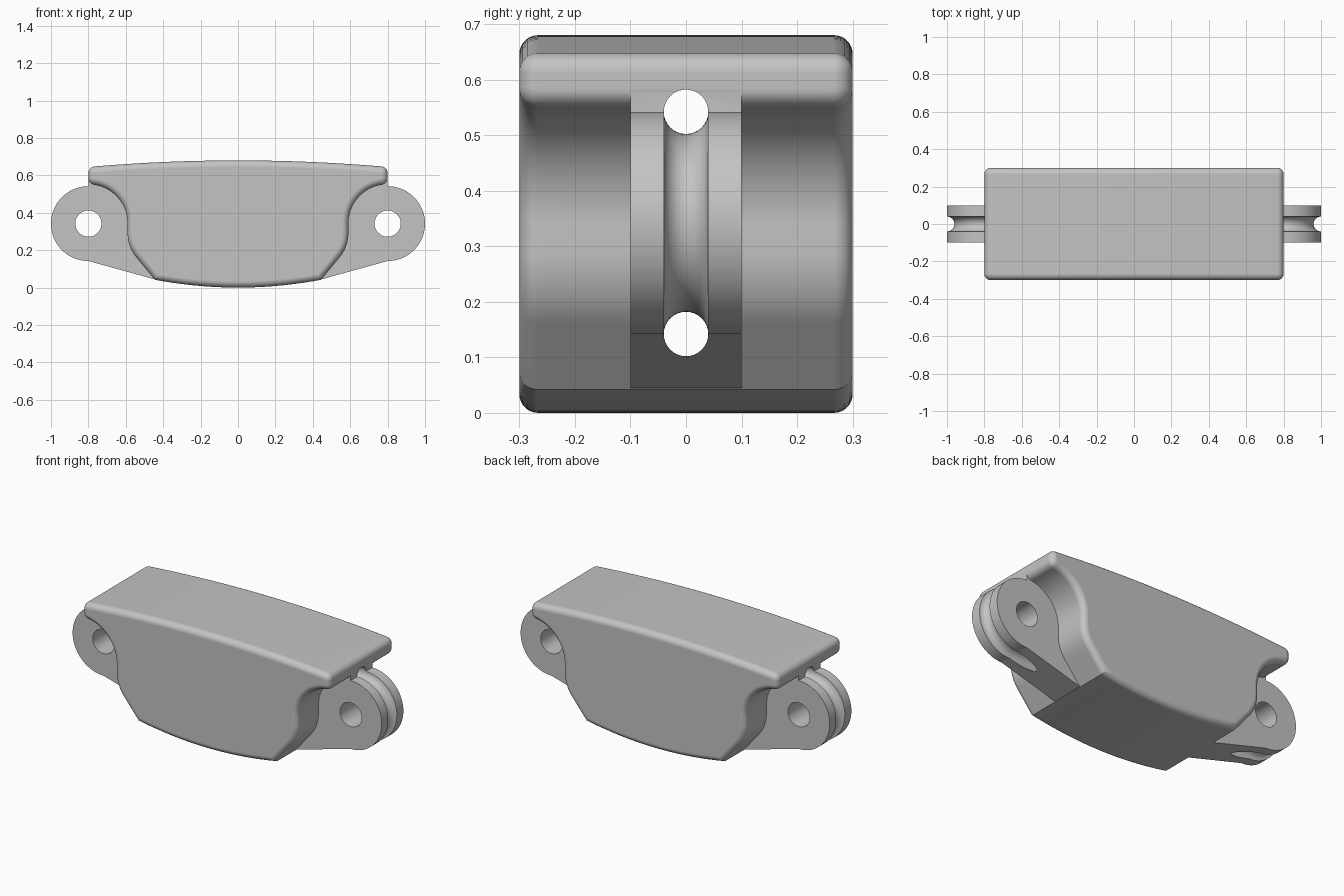
import bpy, bmesh
from math import sin, cos, pi, radians, sqrt
from mathutils import Vector

cube = bpy.data.objects.get("Cube")
if cube:
    bpy.data.objects.remove(cube, do_unlink=True)

PIN_X, PIN_Z, LUG_R = 0.8, 0.342, 0.2

grey = bpy.data.materials.new("plain grey")
grey.use_nodes = True
grey.diffuse_color = (0.55, 0.55, 0.55, 1)
grey.node_tree.nodes["Principled BSDF"].inputs["Base Color"].default_value = (0.55, 0.55, 0.55, 1)


def arc(cx, cz, r, a0, a1, n):
    angles = [radians(a0 + (a1 - a0) * i / n) for i in range(n + 1)]
    return [Vector((cx + r * cos(a), cz + r * sin(a))) for a in angles]


def mirrored(half):
    """Close a right-hand outline (top to bottom) with its mirror image."""
    return half + [Vector((-p.x, p.y)) for p in reversed(half) if abs(p.x) > 1e-6]


def inset(points, d):
    """Move a clockwise outline inward by d with mitred corners."""
    out = []
    for i, p in enumerate(points):
        e1 = (p - points[i - 1]).normalized()
        e2 = (points[(i + 1) % len(points)] - p).normalized()
        n1, n2 = Vector((-e1.y, e1.x)), Vector((-e2.y, e2.x))
        out.append(p - (n1 + n2) * d / (1 + n1.dot(n2)))
    return out


def skin(name, rings, closed=False):
    """Join rings of points into a solid, capped unless the rings form a loop."""
    bm = bmesh.new()
    loops = [[bm.verts.new(p) for p in ring] for ring in rings]
    n = len(loops[0])
    pairs = list(zip(loops, loops[1:]))
    if closed:
        pairs.append((loops[-1], loops[0]))
    else:
        bm.faces.new(loops[0])
        bm.faces.new(loops[-1])
    for a, b in pairs:
        for i in range(n):
            j = (i + 1) % n
            bm.faces.new((a[i], a[j], b[j], b[i]))
    bmesh.ops.recalc_face_normals(bm, faces=bm.faces)
    mesh = bpy.data.meshes.new(name)
    bm.to_mesh(mesh)
    bm.free()
    mesh.materials.append(grey)
    ob = bpy.data.objects.new(name, mesh)
    bpy.context.collection.objects.link(ob)
    return ob


def extrude(name, outline, y):
    return skin(name, [[(p.x, s, p.y) for p in outline] for s in (-y, y)])


# Body: domed top, rounded lip, scooped flanks and a curved underside
LIP_R, SCOOP_R, FILLET = 0.036, 0.21, 0.034
lip_x = PIN_X - LIP_R
lip_z = PIN_Z + sqrt((SCOOP_R + LIP_R) ** 2 - LIP_R ** 2)
half = [Vector((x, 0.68 - 0.035 * (x / PIN_X) ** 2)) for x in [0.076 * i for i in range(10)]]
half += arc(lip_x, 0.612, LIP_R, 85, 0, 8)
half += arc(lip_x, lip_z, LIP_R, 0, -81.6, 8)
half += arc(PIN_X, PIN_Z, SCOOP_R, 98.4, 180, 20)[1:]
half += arc(0.39, 0.29, 0.2, 0, -40, 12)
half += [Vector((x, 0.042 * (x / 0.445) ** 2)) for x in [0.0445 * i for i in range(10, -1, -1)]]
outline = mirrored(half)

rings = []
for side in (-1, 1):
    steps = [radians(90 * i / 8) for i in range(9)]
    for a in (reversed(steps) if side < 0 else steps):
        y = side * (0.3 - FILLET + FILLET * sin(a))
        rings.append([(p.x, y, p.y) for p in inset(outline, FILLET * (1 - cos(a)))])
body = skin("strap_link_body", rings)

# Lugs: one bar through the body with a round eye at each end
lug = [Vector((0, 0.6)), Vector((0.799, 0.6)), Vector((0.799, PIN_Z + LUG_R))]
lug += arc(PIN_X, PIN_Z, LUG_R, 90, -90, 40)
lug += [Vector((0.445, 0.044)), Vector((0, 0.044))]
lugs = extrude("end_lugs", mirrored(lug), 0.1)

# Cutters: two pin holes and a cord channel running in a loop
cutters = []
for s in (-1, 1):
    hole = list(reversed(arc(s * PIN_X, PIN_Z, 0.07, 0, 352.5, 47)))
    cutters.append(extrude("pin_hole_cutter", hole, 0.2))
path = [(s * PIN_X, s * radians(90 - 180 * i / 40) if s > 0 else radians(270 - 180 * i / 40))
        for s in (1, -1) for i in range(41)]
channel = []
for cx, a in path:
    tube = [2 * pi * i / 32 for i in range(32)]
    channel.append([(cx + (LUG_R + 0.04 * cos(t)) * cos(a), 0.04 * sin(t),
                     PIN_Z + (LUG_R + 0.04 * cos(t)) * sin(a)) for t in tube])
cutters.append(skin("cord_channel_cutter", channel, closed=True))

# Join the lugs, cut the holes, then smooth the curved surfaces
bpy.ops.object.select_all(action='DESELECT')
bpy.context.view_layer.objects.active = body
body.select_set(True)
for tool, operation in [(lugs, 'UNION')] + [(c, 'DIFFERENCE') for c in cutters]:
    tool.hide_render = True
    mod = body.modifiers.new(tool.name, 'BOOLEAN')
    mod.operation, mod.object, mod.solver = operation, tool, 'EXACT'
    bpy.ops.object.modifier_apply(modifier=mod.name)
    bpy.data.objects.remove(tool, do_unlink=True)
bpy.ops.object.shade_smooth_by_angle(angle=radians(25))
weighted = body.modifiers.new("even shading", 'WEIGHTED_NORMAL')
weighted.keep_sharp = True
